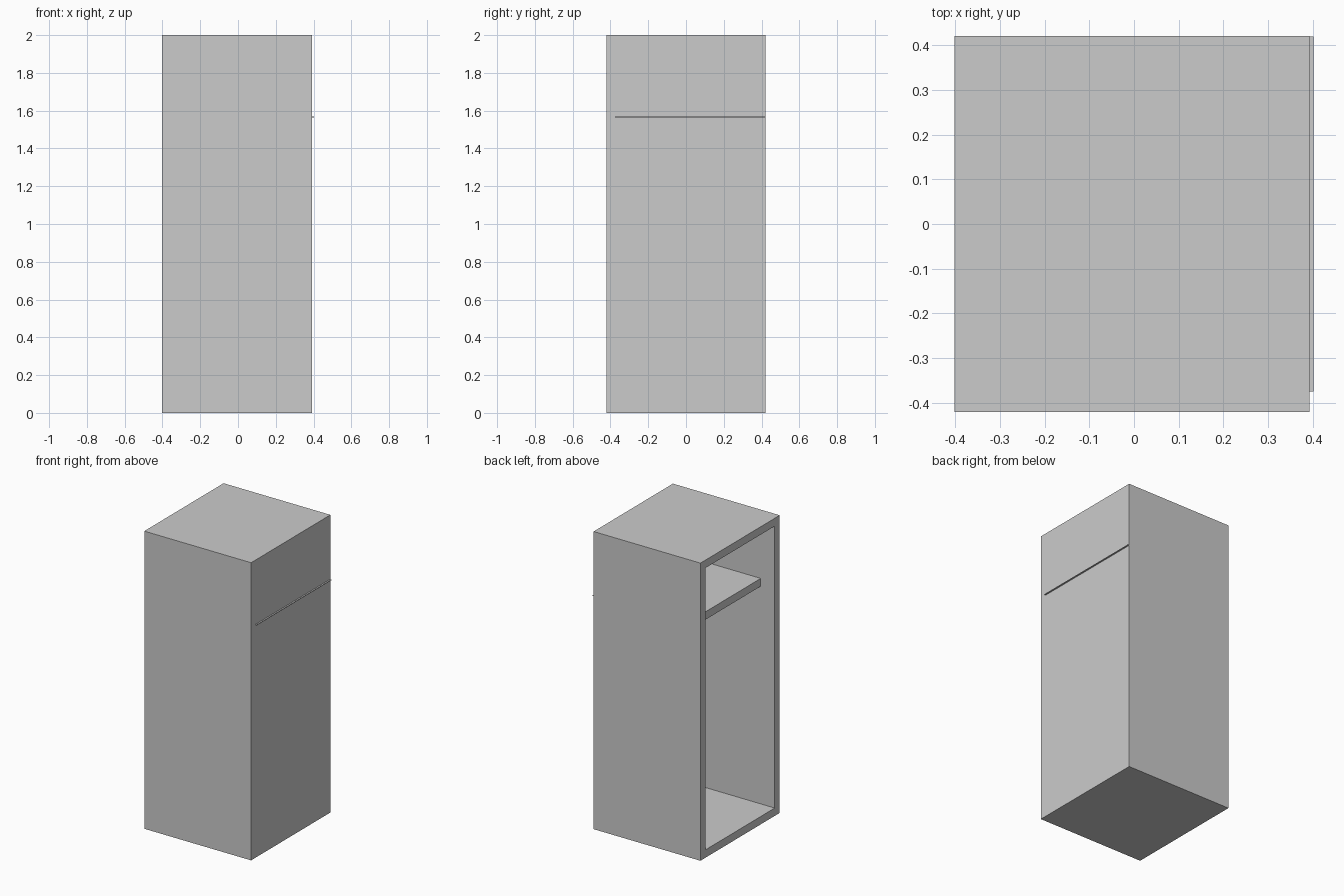
import bpy, bmesh
from mathutils import Vector

if "Cube" in bpy.data.objects:
    bpy.data.objects.remove(bpy.data.objects["Cube"])

WALL = 0.053


def add_box(name, lo, hi):
    """Axis-aligned box between two corners; returns the object and its bmesh."""
    lo, hi = Vector(lo), Vector(hi)
    bm = bmesh.new()
    bmesh.ops.create_cube(bm, size=1)
    for v in bm.verts:
        v.co = Vector(((v.co[i] + 0.5) * (hi[i] - lo[i]) + lo[i] for i in range(3)))
    mesh = bpy.data.meshes.new(name)
    obj = bpy.data.objects.new(name, mesh)
    bpy.context.collection.objects.link(obj)
    return obj, bm


def finish(obj, bm):
    bmesh.ops.recalc_face_normals(bm, faces=bm.faces)
    bm.to_mesh(obj.data)
    bm.free()


# Cabinet shell: box hollowed out from its open left side
shell, bm = add_box("cabinet_shell", (-0.402, -0.421, 0), (0.392, 0.421, 2))
bm.normal_update()
opening = min(bm.faces, key=lambda f: f.calc_center_median().x)
bmesh.ops.inset_region(bm, faces=[opening], thickness=WALL, use_even_offset=True)
cavity = bmesh.ops.extrude_face_region(bm, geom=[opening])
verts = [g for g in cavity["geom"] if isinstance(g, bmesh.types.BMVert)]
bmesh.ops.translate(bm, verts=verts, vec=(0.794 - WALL, 0, 0))
if opening.is_valid:
    bmesh.ops.delete(bm, geom=[opening], context="FACES_ONLY")
finish(shell, bm)

# Shelf board, set back from the opening
finish(*add_box("shelf", (-0.298, -0.375, 1.515), (0.36, 0.375, 1.567)))

# Thin top sheet of the shelf, running through the right wall
finish(*add_box("shelf_top_sheet", (-0.298, -0.375, 1.564), (0.402, 0.419, 1.568)))
